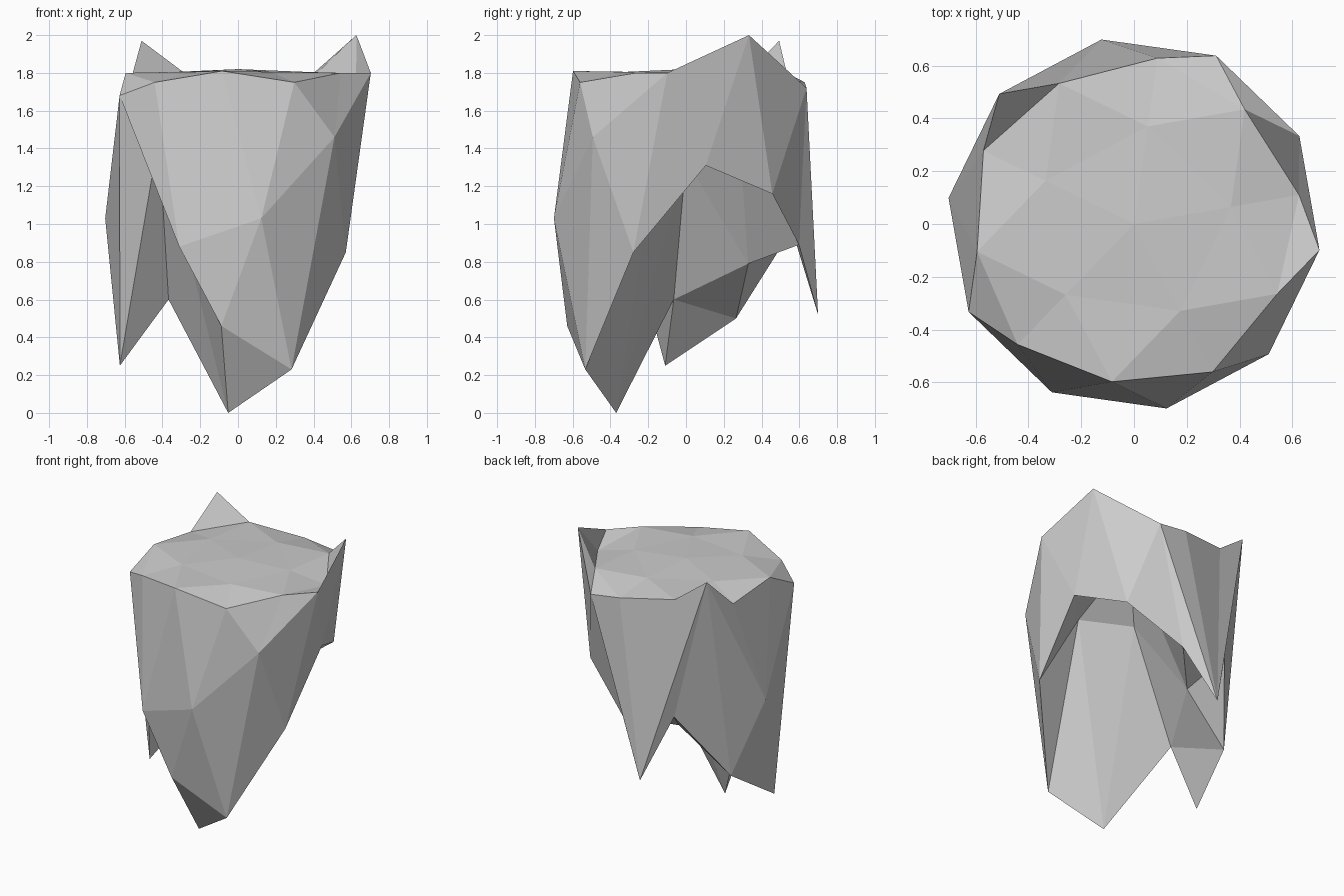
import bpy, bmesh, math

cube = bpy.data.objects.get("Cube")
if cube:
    bpy.data.objects.remove(cube, do_unlink=True)

RADIUS = 0.71
TURN = 10  # degrees, heading of the first upper corner

# Heights around each ring of the ball, every 36 degrees (72 for the inner rings)
CAP = 1.82
CAP_RING = [1.805] * 5
RIM = [1.75, 1.80] * 5
RIM[7] = 1.81
WAIST = [1.80, 2.0, 1.72, 0.52, 1.97, 1.03, 1.68, 0.88, 1.03, 1.46]
SKIRT = [1.31, 1.16, 0.89, 0.97, 0.50, 0.25, 1.46, 0.46, 0.23, 0.85]
ROOT_RING = [1.66, 0.79, 0.60, 0.0, 1.34]
HOLLOW = 1.34


def around(values, angle, start):
    step = 360 / len(values)
    return values[round((angle - start) / step) % len(values)]


def height(co, turn):
    """New height for a ball point, from its ring and its heading."""
    level = co.z / RADIUS
    angle = math.degrees(math.atan2(co.y, co.x))
    if abs(level) > 0.95:
        return CAP if level > 0 else HOLLOW
    if level > 0.7:
        return around(CAP_RING, angle, turn)
    if level > 0.2:
        return around(RIM, angle, turn)
    if level > -0.2:
        return around(WAIST, angle, turn - 18)
    if level > -0.7:
        return around(SKIRT, angle, turn)
    return around(ROOT_RING, angle, turn + 36)


# Rock: a low-poly ball with a flattened top and ragged hanging points
bm = bmesh.new()
bmesh.ops.create_icosphere(bm, subdivisions=2, radius=RADIUS)
bm.verts.ensure_lookup_table()

# Turn the ball so one upper corner faces the chosen heading
corner = max((v for v in bm.verts if 0.4 < v.co.z / RADIUS < 0.48),
             key=lambda v: v.co.x)
spin = math.radians(TURN) - math.atan2(corner.co.y, corner.co.x)
for v in bm.verts:
    x, y = v.co.x, v.co.y
    v.co.x = x * math.cos(spin) - y * math.sin(spin)
    v.co.y = x * math.sin(spin) + y * math.cos(spin)
for v in bm.verts:
    v.co.z = height(v.co, TURN)
for f in bm.faces:
    f.smooth = False

mesh = bpy.data.meshes.new("floating_rock")
bm.to_mesh(mesh)
bm.free()
rock = bpy.data.objects.new("floating_rock", mesh)
bpy.context.collection.objects.link(rock)

# Plain stone colour
stone = bpy.data.materials.new("stone_grey")
stone.use_nodes = True
colour = (0.6, 0.6, 0.6, 1)
stone.diffuse_color = colour
stone.node_tree.nodes["Principled BSDF"].inputs["Base Color"].default_value = colour
mesh.materials.append(stone)
